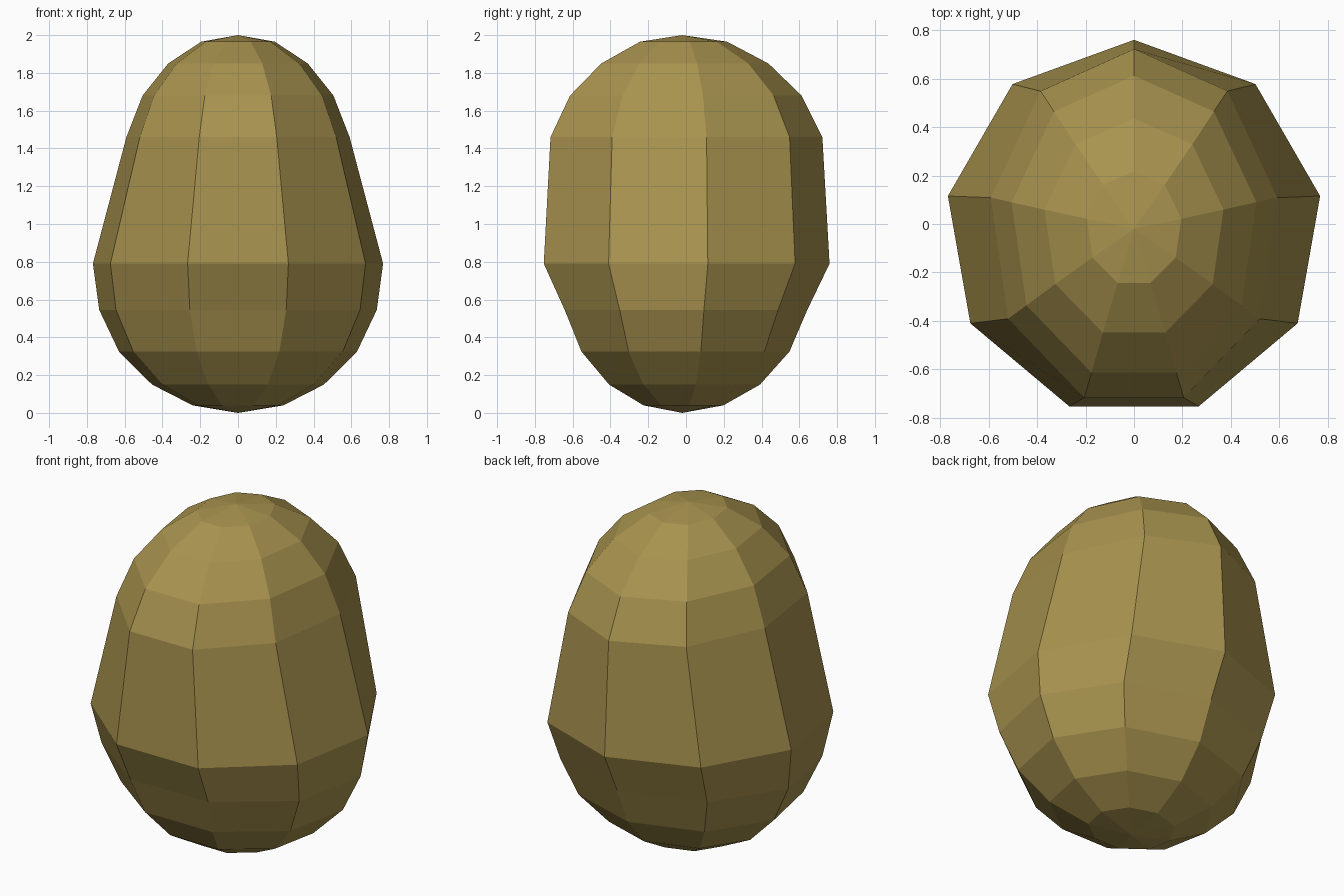
import bpy
import bmesh
from math import sin, cos, tau

cube = bpy.data.objects.get("Cube")
if cube:
    bpy.data.objects.remove(cube, do_unlink=True)

# Olive brown shell colour
shell_mat = bpy.data.materials.new("olive_brown")
shell_mat.use_nodes = True
colour = (0.39, 0.29, 0.077, 1)
shell_mat.diffuse_color = colour
shell_mat.node_tree.nodes["Principled BSDF"].inputs["Base Color"].default_value = colour

SIDES = 9
CENTRE_Y = -0.02

# Egg profile: height, half width, half depth
rings = [
    (0.04, 0.244, 0.218),
    (0.15, 0.462, 0.412),
    (0.325, 0.64, 0.568),
    (0.545, 0.746, 0.662),
    (0.79, 0.78, 0.78),
    (1.46, 0.60, 0.742),
    (1.68, 0.513, 0.632),
    (1.85, 0.375, 0.456),
    (1.965, 0.198, 0.238),
]

bm = bmesh.new()


def add_ring(z, rx, ry):
    """One nine-sided oval ring with a corner at the back."""
    angles = [tau * i / SIDES for i in range(SIDES)]
    return [bm.verts.new((-rx * sin(a), CENTRE_Y + ry * cos(a), z)) for a in angles]


loops = [add_ring(*ring) for ring in rings]
bottom = bm.verts.new((0, CENTRE_Y, 0))
top = bm.verts.new((0, CENTRE_Y, 2))

# Bands between the rings, and fans closing both ends
for i in range(SIDES):
    j = (i + 1) % SIDES
    for low, high in zip(loops, loops[1:]):
        bm.faces.new((low[i], low[j], high[j], high[i]))
    bm.faces.new((bottom, loops[0][j], loops[0][i]))
    bm.faces.new((top, loops[-1][i], loops[-1][j]))

bmesh.ops.recalc_face_normals(bm, faces=bm.faces)
mesh = bpy.data.meshes.new("egg_body")
bm.to_mesh(mesh)
bm.free()
mesh.materials.append(shell_mat)
egg = bpy.data.objects.new("egg_body", mesh)
bpy.context.collection.objects.link(egg)
